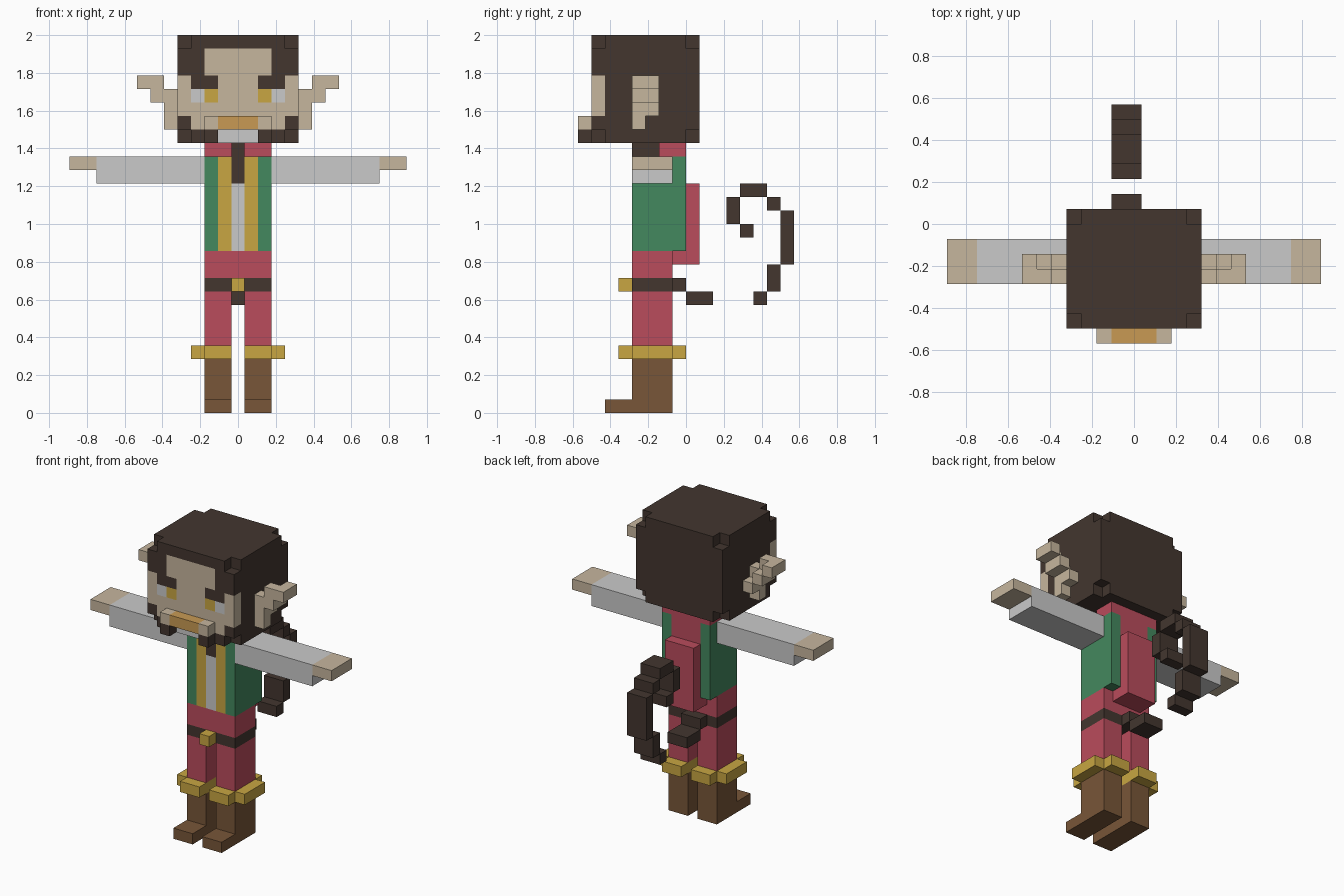
import bpy, bmesh, math
from mathutils import Vector

cube = bpy.data.objects.get("Cube")
if cube:
    bpy.data.objects.remove(cube, do_unlink=True)

U = 1 / 14  # size of one block


def srgb(r, g, b):
    f = lambda c: c / 12.92 if c <= 0.04045 else ((c + 0.055) / 1.055) ** 2.4
    return (f(r / 255), f(g / 255), f(b / 255), 1.0)


COLOURS = {
    "hair": srgb(67, 54, 47), "skin": srgb(198, 182, 158), "white": srgb(202, 202, 202),
    "gold": srgb(200, 166, 66), "orange": srgb(200, 154, 84), "red": srgb(186, 76, 92),
    "green": srgb(68, 136, 94), "leather": srgb(120, 86, 56),
}
MATS = {}
for name, col in COLOURS.items():
    m = bpy.data.materials.new(name)
    m.use_nodes = True
    m.diffuse_color = col
    bsdf = m.node_tree.nodes["Principled BSDF"]
    bsdf.inputs["Base Color"].default_value = col
    bsdf.inputs["Roughness"].default_value = 0.9
    MATS[name] = m
ORDER = list(MATS)

grid = {}  # cell -> (part, colour)


def box(part, colour, x0, x1, y0, y1, z0, z1, mirror=False):
    """Fill a block-aligned box; colour None carves it away."""
    for i in range(round(x0 + 0.5), round(x1 + 0.5)):
        for j in range(y0, y1):
            for k in range(z0, z1):
                if colour:
                    grid[i, j, k] = (part, colour)
                else:
                    grid.pop((i, j, k), None)
    if mirror:
        side = part.replace("left_", "right_")
        box(side, colour, -x1, -x0, y0, y1, z0, z1)


# Head with clipped corners
box("head", "hair", -4.5, 4.5, -7, 1, 20, 28)
for y in (-7, 0):
    for z in (20, 27):
        box("head", None, 3.5, 4.5, y, y + 1, z, z + 1, True)

# Face: forehead, cheeks, brows, eyes, sideburns, teeth
box("head", "skin", -2.5, 2.5, -7, -6, 25, 27)
box("head", "skin", -4.5, 4.5, -7, -6, 22, 25)
box("head", "skin", -3.5, 3.5, -7, -6, 21, 22)
box("head", "hair", 1.5, 3.5, -7, -6, 24, 25, True)
box("head", "gold", 1.5, 2.5, -7, -6, 23, 24, True)
box("head", "white", 2.5, 3.5, -7, -6, 23, 24, True)
box("head", "white", -1.5, 1.5, -7, -6, 20, 21)

# Muzzle with whisker ends
box("muzzle", "skin", -2.5, 2.5, -8, -7, 21, 22)
box("muzzle", "orange", -1.5, 1.5, -8, -7, 21, 22)
box("muzzle", "hair", 1.5, 2.5, -8, -7, 20, 21, True)

# Stepped ears, a front layer and a thinner back layer
for x0, x1, y0, y1, z0, z1 in [(5.5, 7.5, -4, -3, 24, 25), (4.5, 6.5, -4, -3, 23, 24),
                               (4.5, 5.5, -4, -3, 21, 23), (6.5, 7.5, -3, -2, 24, 25),
                               (5.5, 6.5, -3, -2, 23, 24), (4.5, 5.5, -3, -2, 22, 23)]:
    box("left_ear", "skin", x0, x1, y0, y1, z0, z1, True)

# Vest, lapels, shirt front
box("torso", "green", -2.5, 2.5, -4, 0, 12, 19)
box("torso", "gold", 0.5, 1.5, -4, -1, 12, 19, True)
box("torso", "white", -0.5, 0.5, -4, -1, 12, 17)

# Beard hanging over the shirt
box("beard", "hair", -0.5, 0.5, -4, -2, 19, 20)
box("beard", "hair", -0.5, 0.5, -4, -3, 17, 19)

# Red collar and hood down the back
box("hood", "red", -2.5, 2.5, -2, 0, 19, 20)
box("hood", "red", -1.5, 1.5, -1, 0, 11, 19)
box("hood", "red", -1.5, 1.5, 0, 1, 11, 17)

# Arms and hands
box("left_arm", "white", 2.5, 10.5, -4, -1, 17, 19, True)
box("left_hand", "skin", 10.5, 12.5, -4, -1, 18, 19, True)

# Hips, belt, buckle
box("hips", "red", -2.5, 2.5, -4, -1, 10, 12)
box("belt", "hair", -2.5, 2.5, -4, -1, 9, 10)
box("buckle", "gold", -0.5, 0.5, -5, -4, 9, 10)

# Legs, cuffs, boots
box("left_leg", "red", 0.5, 2.5, -4, -1, 5, 9, True)
box("left_cuff", "gold", 0.5, 2.5, -5, 0, 4, 5, True)
box("left_cuff", "gold", 2.5, 3.5, -4, -1, 4, 5, True)
box("left_boot", "leather", 0.5, 2.5, -4, -1, 0, 4, True)
box("left_boot", "leather", 0.5, 2.5, -6, -4, 0, 1, True)

# Curling tail: y and z ranges along its path
for y0, y1, z0, z1 in [(-1, 0, 9, 10), (0, 2, 8, 9), (5, 6, 8, 9), (6, 7, 9, 11), (7, 8, 11, 15),
                       (6, 7, 15, 16), (4, 6, 16, 17), (3, 4, 14, 16), (4, 5, 13, 14)]:
    box("tail", "hair", -1.5, 0.5, y0, y1, z0, z1)


def build(part):
    """Make one object from the exposed block faces of a part."""
    bm = bmesh.new()
    verts = {}
    used = [c for c in ORDER if (part, c) in grid.values()]
    for cell, (owner, colour) in grid.items():
        if owner != part:
            continue
        for axis in range(3):
            for s in (-1, 1):
                step = [0, 0, 0]
                step[axis] = s
                if tuple(a + b for a, b in zip(cell, step)) in grid:
                    continue
                b, c = (axis + 1) % 3, (axis + 2) % 3
                ring = []
                for p, q in ((-1, -1), (1, -1), (1, 1), (-1, 1))[::s]:
                    d = [0, 0, 0]
                    d[axis], d[b], d[c] = s, p, q
                    key = (2 * cell[0] + d[0], 2 * cell[1] + 1 + d[1], 2 * cell[2] + 1 + d[2])
                    if key not in verts:
                        verts[key] = bm.verts.new(Vector(key) * U / 2)
                    ring.append(verts[key])
                bm.faces.new(ring).material_index = used.index(colour)
    # Merge flat areas of one colour
    bmesh.ops.dissolve_limit(bm, angle_limit=math.radians(1), verts=bm.verts[:],
                             edges=bm.edges[:], delimit={'MATERIAL'})
    me = bpy.data.meshes.new(part)
    bm.to_mesh(me)
    bm.free()
    for c in used:
        me.materials.append(MATS[c])
    bpy.context.collection.objects.link(bpy.data.objects.new(part, me))


for part in sorted({v[0] for v in grid.values()}):
    build(part)
